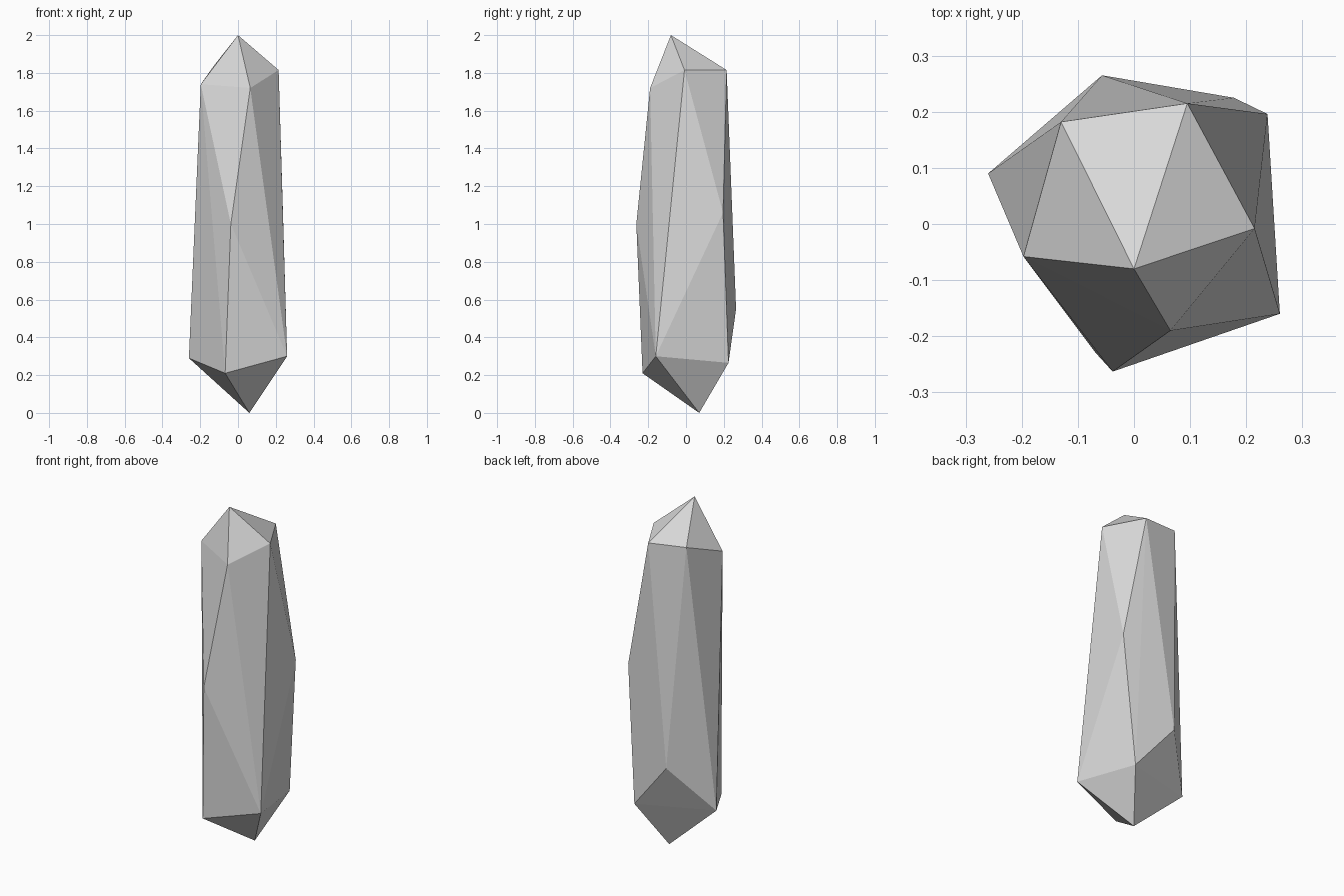
import bpy
import bmesh

cube = bpy.data.objects.get("Cube")
if cube:
    bpy.data.objects.remove(cube, do_unlink=True)

# Pale grey stone
grey = bpy.data.materials.new("pale_grey")
grey.use_nodes = True
colour = (0.7, 0.7, 0.7, 1)
grey.diffuse_color = colour
grey.node_tree.nodes["Principled BSDF"].inputs["Base Color"].default_value = colour

# Corner points of the crystal, grouped by level
tips = [(0, -0.08, 2), (0.06, 0.07, 0)]
shoulder = [(-0.197, -0.058, 1.74), (-0.13, 0.182, 1.835), (0.095, 0.215, 1.815),
            (0.215, -0.008, 1.815), (0.065, -0.19, 1.72)]
waist = [(-0.038, -0.263, 1.0), (0.238, 0.196, 1.06)]
foot = [(-0.26, 0.09, 0.29), (-0.057, 0.265, 0.55), (0.178, 0.225, 0.265),
        (0.26, -0.16, 0.3), (-0.068, -0.23, 0.21)]

# Wrap the corners in flat facets
bm = bmesh.new()
for point in tips + shoulder + waist + foot:
    bm.verts.new(point)
bmesh.ops.convex_hull(bm, input=bm.verts[:])
bmesh.ops.recalc_face_normals(bm, faces=bm.faces[:])

mesh = bpy.data.meshes.new("crystal_shard")
bm.to_mesh(mesh)
bm.free()
mesh.materials.append(grey)
shard = bpy.data.objects.new("crystal_shard", mesh)
bpy.context.collection.objects.link(shard)
